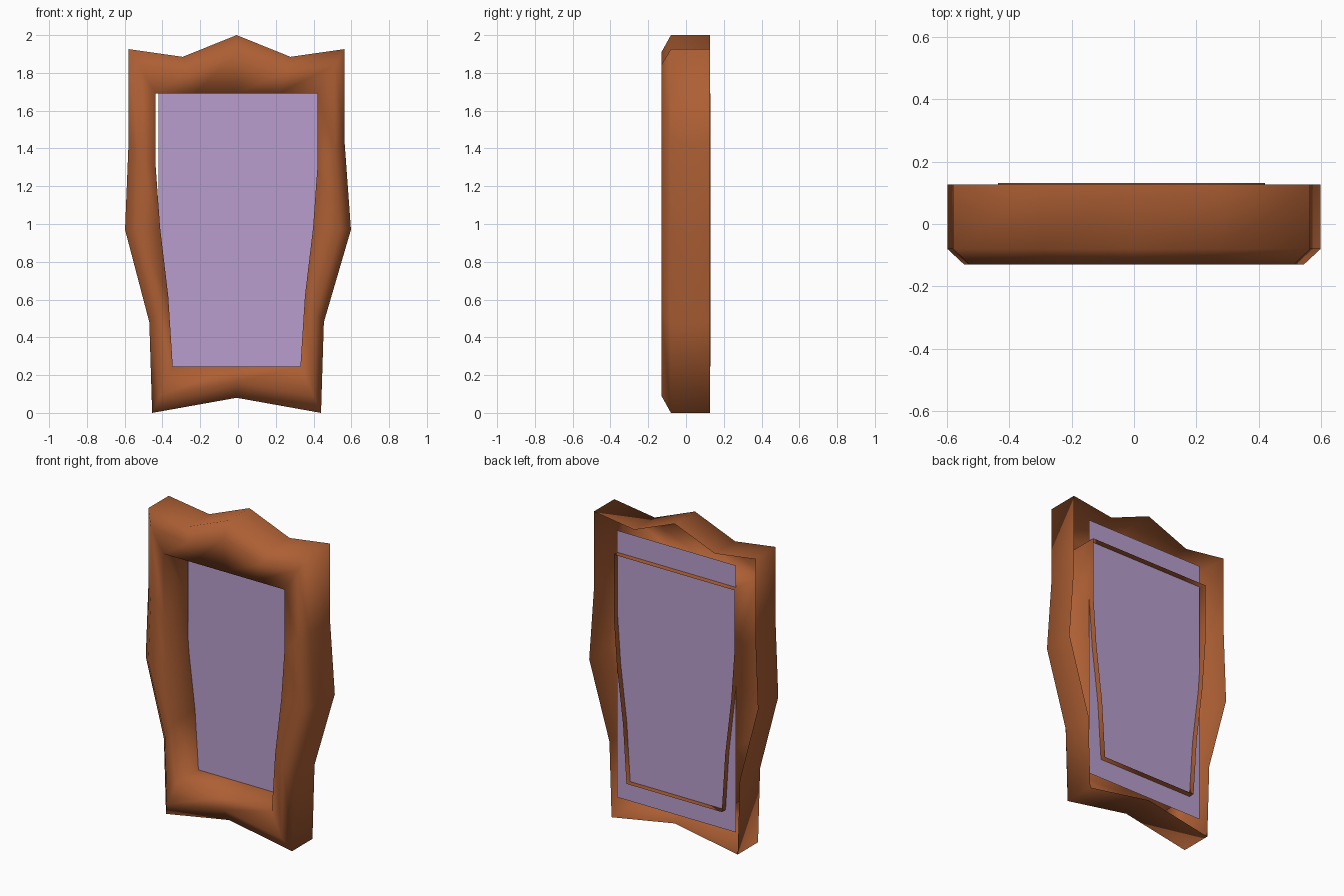
import bpy
import bmesh

cube = bpy.data.objects.get("Cube")
if cube:
    bpy.data.objects.remove(cube, do_unlink=True)


def make_material(name, colour):
    mat = bpy.data.materials.new(name)
    mat.use_nodes = True
    mat.diffuse_color = (*colour, 1)
    mat.node_tree.nodes["Principled BSDF"].inputs["Base Color"].default_value = (*colour, 1)
    return mat


def make_object(name, bm, mat):
    mesh = bpy.data.meshes.new(name)
    bm.to_mesh(mesh)
    bm.free()
    mesh.materials.append(mat)
    obj = bpy.data.objects.new(name, mesh)
    bpy.context.collection.objects.link(obj)
    return obj


brown = make_material("warm brown wood", (0.42, 0.115, 0.034))
lavender = make_material("lavender glass", (0.48, 0.34, 0.61))

LEAN = -0.0075   # the outline sits slightly off centre, except at its waist
WAIST = 0.97


def outline(top, bottom, side):
    """Closed loop from a half profile (half width, height), bottom to top."""
    def point(x, z):
        return (x + (0 if z == WAIST else LEAN), z)
    right = [point(x, z) for x, z in side]
    left = [point(-x, z) for x, z in reversed(side)]
    return [point(0, bottom)] + right + [point(0, top)] + left


def ring(bm, loop, y, scale=1):
    return [bm.verts.new((x * scale, y, 1 + (z - 1) * scale)) for x, z in loop]


# Frame: outer wall, front chamfer, flat front and inner sleeve, open behind
outer = outline(2, 0.08, [(0.447, 0), (0.462, 0.48), (0.598, WAIST),
                          (0.572, 1.43), (0.572, 1.926), (0.285, 1.885)])
inner = outline(1.69, 0.245, [(0.338, 0.245), (0.362, 0.62), (0.405, 0.98),
                              (0.428, 1.3), (0.428, 1.69), (0.22, 1.69)])
bm = bmesh.new()
rings = [ring(bm, outer, 0.126), ring(bm, outer, -0.08),
         ring(bm, outer, -0.13, 0.91), ring(bm, inner, -0.13),
         ring(bm, inner, 0.131)]
for a, b in zip(rings, rings[1:]):
    for i in range(len(a)):
        j = (i + 1) % len(a)
        bm.faces.new((a[i], a[j], b[j], b[i]))
for face in bm.faces:
    face.smooth = True
make_object("mirror_frame", bm, brown)

# Glass: thin sheet crossing the sleeve near the back
bm = bmesh.new()
sheet = [(-0.421, 0.12), (0.423, 0.12), (0.423, 1.83), (-0.421, 1.83)]
bm.faces.new(ring(bm, sheet, 0.093))
make_object("mirror_glass", bm, lavender)
